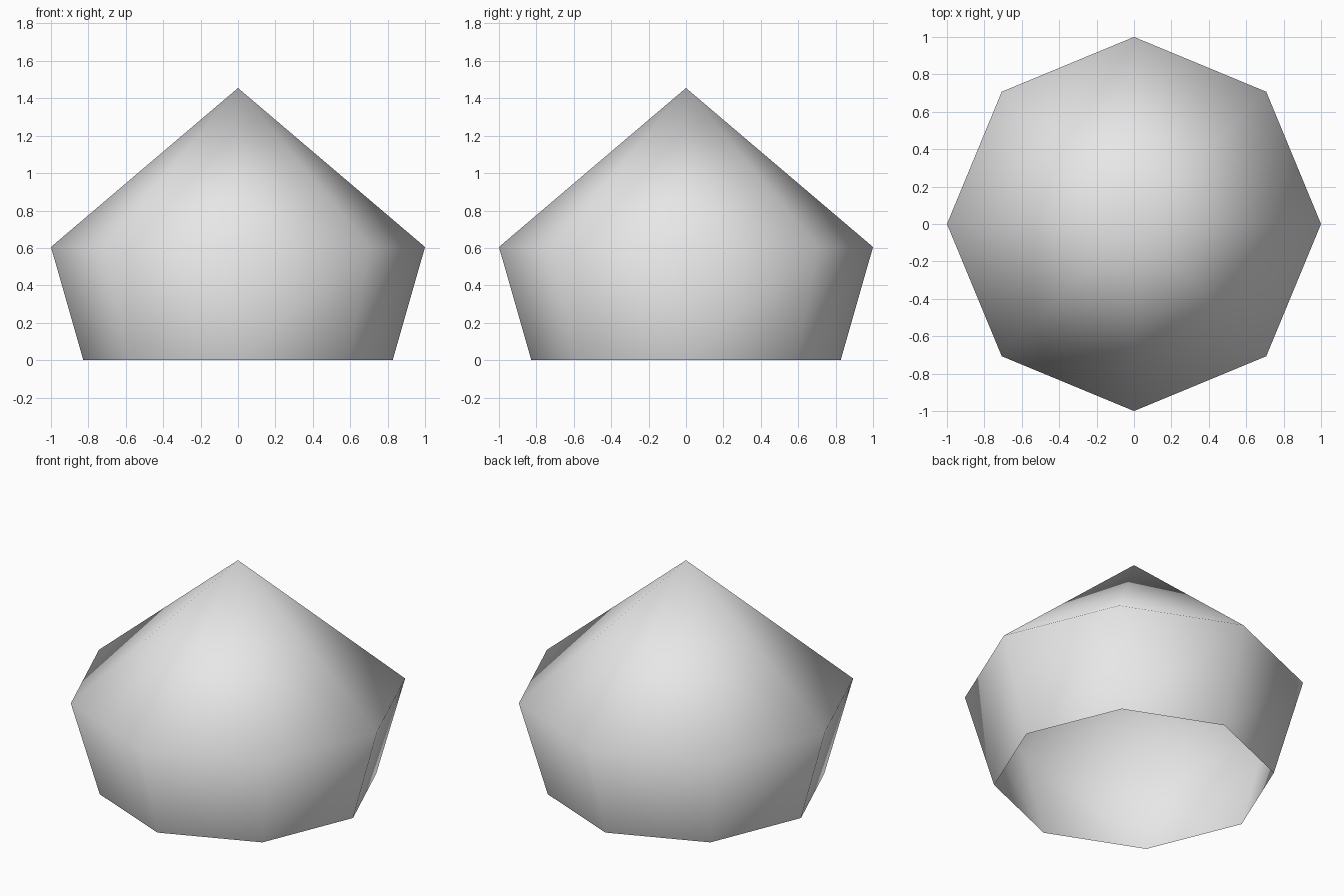
import bpy
import bmesh
from math import cos, sin, tau

SIDES = 8
PROFILE = [(0.827, 0.0), (1.0, 0.605)]  # radius, height of each ring
APEX = 1.455

cube = bpy.data.objects.get("Cube")
if cube:
    bpy.data.objects.remove(cube, do_unlink=True)

# Plain grey material
grey = bpy.data.materials.new("light_grey")
grey.use_nodes = True
grey.diffuse_color = (0.8, 0.8, 0.8, 1)
grey.node_tree.nodes["Principled BSDF"].inputs["Base Color"].default_value = (0.8, 0.8, 0.8, 1)

# Open shell: flaring wall below a pointed roof, no floor
bm = bmesh.new()
lower, upper = [
    [bm.verts.new((r * cos(tau * i / SIDES), r * sin(tau * i / SIDES), z)) for i in range(SIDES)]
    for r, z in PROFILE
]
tip = bm.verts.new((0, 0, APEX))
for i in range(SIDES):
    j = (i + 1) % SIDES
    bm.faces.new((lower[i], lower[j], upper[j], upper[i]))
    bm.faces.new((upper[i], upper[j], tip))

# Smooth shading across every edge
for face in bm.faces:
    face.smooth = True

mesh = bpy.data.meshes.new("pointed_shell")
bm.to_mesh(mesh)
bm.free()
mesh.materials.append(grey)
shell = bpy.data.objects.new("pointed_shell", mesh)
bpy.context.collection.objects.link(shell)
